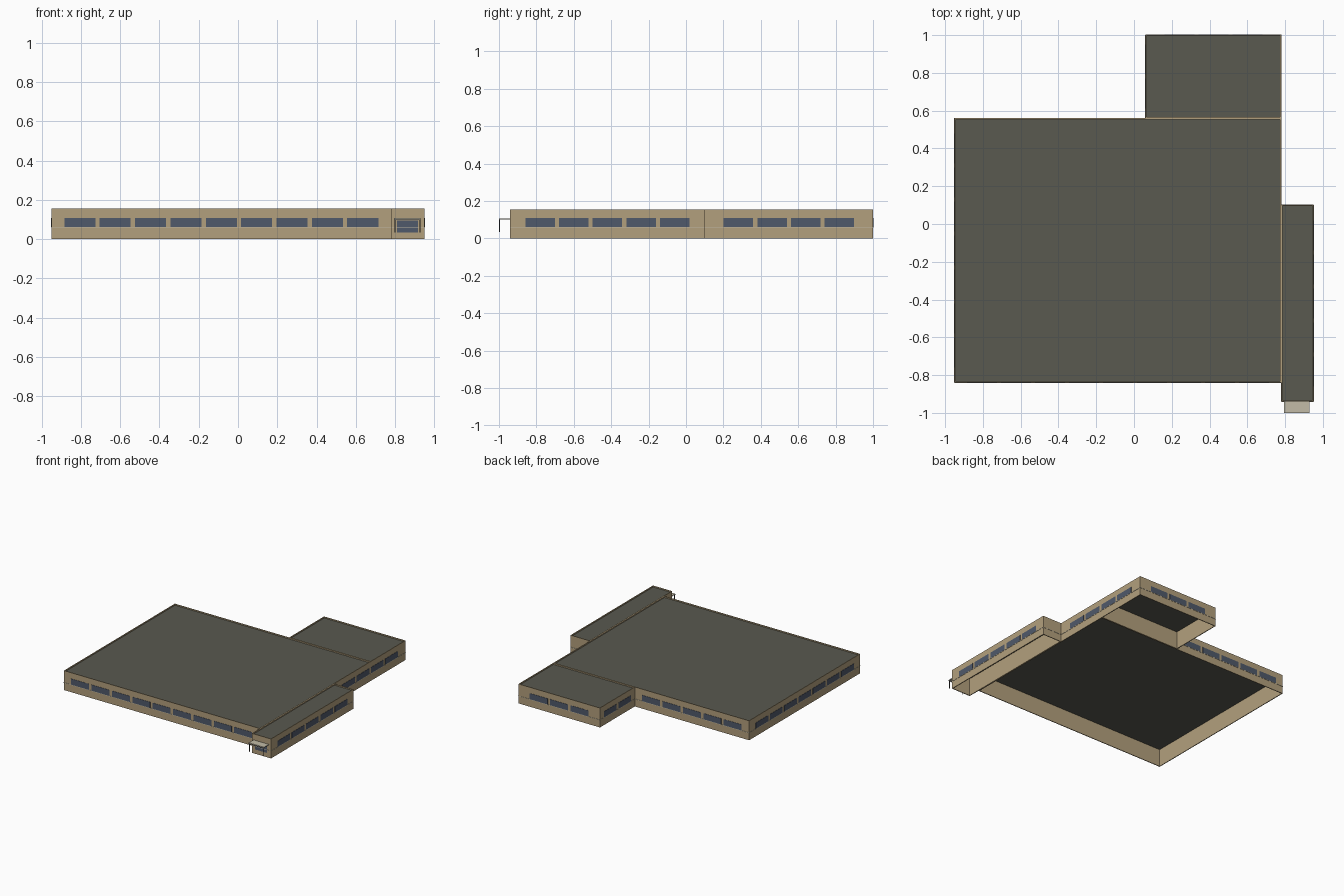
import bpy
import bmesh
from mathutils import Vector, Matrix

cube = bpy.data.objects.get("Cube")
if cube:
    bpy.data.objects.remove(cube, do_unlink=True)


def material(name, rgb):
    m = bpy.data.materials.new(name)
    m.use_nodes = True
    m.diffuse_color = (*rgb, 1)
    m.node_tree.nodes["Principled BSDF"].inputs["Base Color"].default_value = (*rgb, 1)
    return m


TAN = material("tan wall", (0.45, 0.35, 0.205))
ROOF = material("dark roof", (0.10, 0.10, 0.08))
GLASS = material("blue grey glass", (0.08, 0.10, 0.145))
PALE = material("pale trim", (0.54, 0.50, 0.39))
METAL = material("dark metal", (0.05, 0.05, 0.05))

HEIGHT, WALL, ROOF_Z = 0.155, 0.006, 0.146


def make_object(name, bm, mat):
    bmesh.ops.recalc_face_normals(bm, faces=bm.faces)
    mesh = bpy.data.meshes.new(name)
    bm.to_mesh(mesh)
    bm.free()
    mesh.materials.append(mat)
    obj = bpy.data.objects.new(name, mesh)
    bpy.context.collection.objects.link(obj)
    return obj


def add_box(bm, lo, hi, frame=Matrix()):
    lo, hi = Vector(lo), Vector(hi)
    scale = Matrix.Diagonal((*(hi - lo), 1))
    bmesh.ops.create_cube(bm, size=1, matrix=frame @ Matrix.Translation((lo + hi) / 2) @ scale)


def box(name, lo, hi, mat):
    bm = bmesh.new()
    add_box(bm, lo, hi)
    return make_object(name, bm, mat)


def block(name, x0, y0, x1, y1):
    """Open-bottomed wall ring with a roof slab set just below the parapet."""
    bm = bmesh.new()
    add_box(bm, (x0, y0, 0), (x1, y0 + WALL, HEIGHT))
    add_box(bm, (x0, y1 - WALL, 0), (x1, y1, HEIGHT))
    add_box(bm, (x0, y0 + WALL, 0), (x0 + WALL, y1 - WALL, HEIGHT))
    add_box(bm, (x1 - WALL, y0 + WALL, 0), (x1, y1 - WALL, HEIGHT))
    make_object(name + "_walls", bm, TAN)
    box(name + "_roof", (x0 + WALL, y0 + WALL, ROOF_Z - 0.006),
        (x1 - WALL, y1 - WALL, ROOF_Z), ROOF)


# Building blocks
block("main_hall", -0.95, -0.84, 0.78, 0.56)
block("back_wing", 0.06, 0.56, 0.78, 1.0)
block("side_wing", 0.78, -0.94, 0.95, 0.10)

# Window rows and sill line follow the outer outline, counter-clockwise
outline = [(-0.95, -0.84), (0.78, -0.84), (0.78, -0.94), (0.95, -0.94), (0.95, 0.10),
           (0.78, 0.10), (0.78, 1.0), (0.06, 1.0), (0.06, 0.56), (-0.95, 0.56)]
PITCH, WIDTH = 0.18, 0.158
windows, sills = bmesh.new(), bmesh.new()
for i, start in enumerate(outline):
    a = Vector((*start, 0))
    b = Vector((*outline[(i + 1) % len(outline)], 0))
    length = (b - a).length
    along = (b - a) / length
    inward = Vector((-along.y, along.x, 0))
    frame = Matrix((along, inward, (0, 0, 1))).transposed().to_4x4()
    frame.translation = a
    add_box(sills, (0, -0.002, 0.058), (length, 0.001, 0.061), frame)
    count = round((length - 0.13) / 0.177)
    first = (length - (count - 1) * PITCH - WIDTH) / 2
    for k in range(count):
        x = first + k * PITCH
        add_box(windows, (x, -0.002, 0.061), (x + WIDTH, 0.001, 0.108), frame)
make_object("windows", windows, GLASS)
make_object("sill_line", sills, PALE)

# Entrance with canopy on two slim posts
box("entrance_door", (0.81, -0.9415, 0.035), (0.915, -0.939, 0.095), GLASS)
box("canopy", (0.795, -1.0, 0.101), (0.93, -0.94, 0.107), PALE)
box("canopy_edge", (0.795, -1.0, 0.098), (0.93, -0.996, 0.101), METAL)
posts = bmesh.new()
for x in (0.797, 0.924):
    add_box(posts, (x, -0.999, 0.035), (x + 0.004, -0.995, 0.101))
make_object("canopy_posts", posts, METAL)
